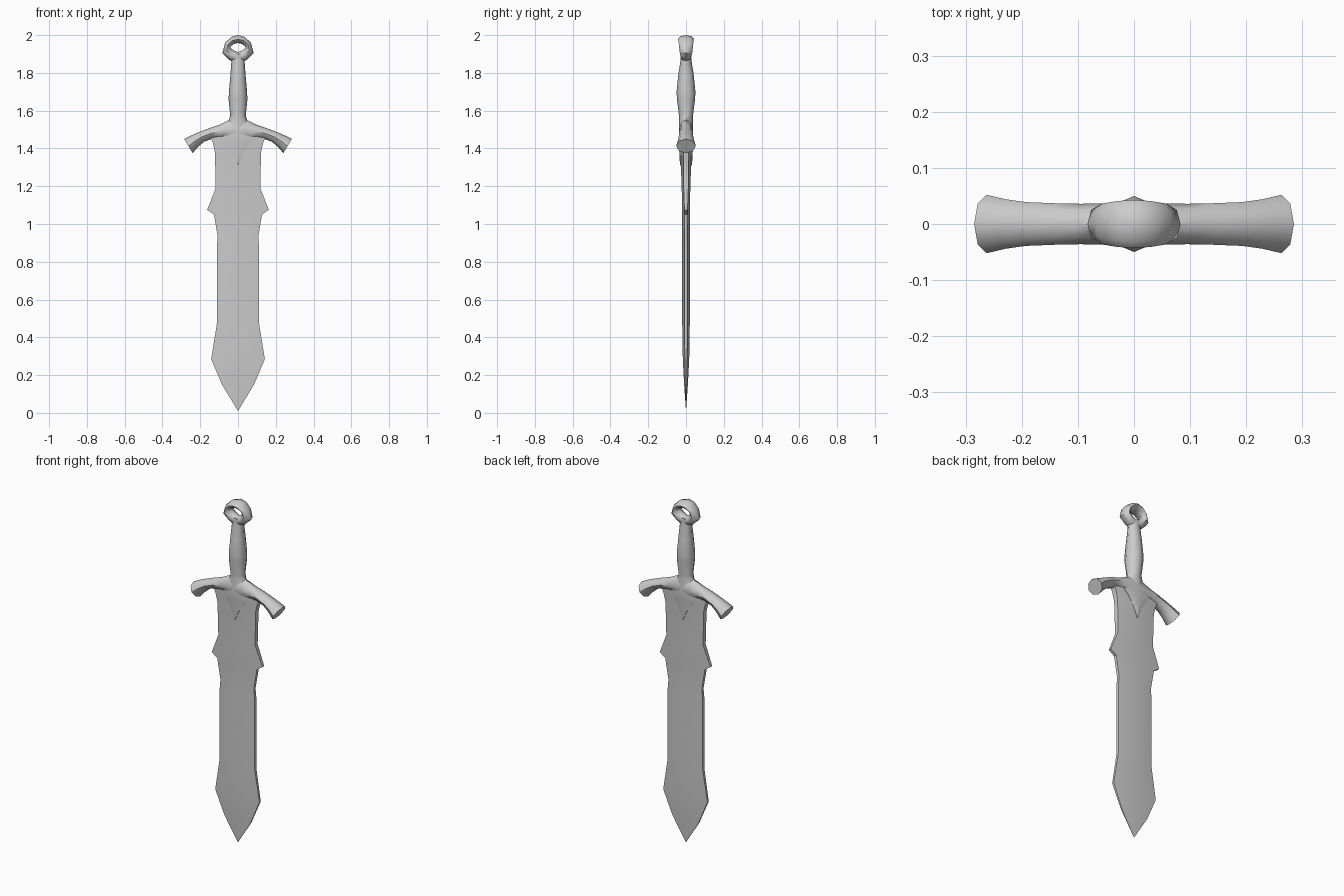
import bpy, bmesh, math
from mathutils import Vector

if "Cube" in bpy.data.objects:
    bpy.data.objects.remove(bpy.data.objects["Cube"])

steel = bpy.data.materials.new("grey steel")
steel.diffuse_color = (0.6, 0.6, 0.6, 1)
steel.use_nodes = True
steel.node_tree.nodes["Principled BSDF"].inputs["Base Color"].default_value = steel.diffuse_color


def loft(name, rings, closed=False, angle=35):
    """Skin a list of equal-sized rings; cap both ends unless closed."""
    bm = bmesh.new()
    loops = [[bm.verts.new(p) for p in ring] for ring in rings]
    n = len(loops[0])
    pairs = list(zip(loops, loops[1:]))
    if closed:
        pairs.append((loops[-1], loops[0]))
    for a, b in pairs:
        for i in range(n):
            j = (i + 1) % n
            bm.faces.new((a[i], a[j], b[j], b[i]))
    if not closed:
        bm.faces.new(loops[0])
        bm.faces.new(loops[-1])
    bmesh.ops.remove_doubles(bm, verts=bm.verts, dist=0.0005)
    bmesh.ops.recalc_face_normals(bm, faces=bm.faces)
    me = bpy.data.meshes.new(name)
    bm.to_mesh(me)
    bm.free()
    me.materials.append(steel)
    ob = bpy.data.objects.new(name, me)
    bpy.context.collection.objects.link(ob)
    bpy.ops.object.select_all(action='DESELECT')
    bpy.context.view_layer.objects.active = ob
    ob.select_set(True)
    bpy.ops.object.shade_smooth_by_angle(angle=math.radians(angle))
    return ob


def oval(a, b, depth, n=8):
    """Oval ring spanning points a and b (x, z), with half depth along y."""
    a, b = Vector((a[0], 0, a[1])), Vector((b[0], 0, b[1]))
    c, r = (a + b) / 2, (a - b) / 2
    return [c + r * math.cos(t) + Vector((0, depth * math.sin(t), 0))
            for t in (2 * math.pi * i / n for i in range(n))]


def flat(z, w, ridge, edge):
    """Flat section with a central ridge and narrow side edges."""
    return [(w, -edge, z), (w, edge, z), (0, ridge, z),
            (-w, edge, z), (-w, -edge, z), (0, -ridge, z)]


# Blade: height, half width, ridge half depth, edge half depth
blade = [(0.01, 0, 0, 0), (0.15, 0.085, 0.010, 0.004), (0.285, 0.142, 0.017, 0.006),
         (0.47, 0.112, 0.020, 0.008), (0.88, 0.112, 0.020, 0.008),
         (0.93, 0.107, 0.020, 0.008), (1.05, 0.127, 0.020, 0.009),
         (1.075, 0.163, 0.020, 0.008), (1.19, 0.118, 0.023, 0.012),
         (1.38, 0.122, 0.029, 0.014), (1.43, 0.133, 0.031, 0.016),
         (1.47, 0.15, 0.031, 0.016)]
loft("blade", [flat(*r) for r in blade])

# Pointed tongue below the guard
tongue = [(1.31, 0, 0.031, 0.029), (1.345, 0.014, 0.034, 0.029), (1.39, 0.034, 0.036, 0.026),
          (1.43, 0.060, 0.038, 0.025), (1.46, 0.090, 0.038, 0.025), (1.50, 0.10, 0.037, 0.02)]
loft("guard_tongue", [flat(*r) for r in tongue], angle=40)

# Drooping crossguard, mirrored about the middle
half = [((0, 1.57), (0, 1.42), 0.038), ((0.045, 1.552), (0.045, 1.435), 0.037),
        ((0.10, 1.525), (0.09, 1.455), 0.036), ((0.15, 1.508), (0.135, 1.452), 0.037),
        ((0.205, 1.487), (0.18, 1.435), 0.039), ((0.245, 1.47), (0.212, 1.408), 0.044),
        ((0.285, 1.45), (0.24, 1.375), 0.052)]
left = [((-a[0], a[1]), (-b[0], b[1]), d) for a, b, d in half[:0:-1]]
loft("crossguard", [oval(*s) for s in left + half], angle=50)

# Grip: height, half width, half depth
grip = [(1.50, 0.075, 0.037), (1.545, 0.050, 0.036), (1.575, 0.041, 0.037),
        (1.66, 0.050, 0.048), (1.70, 0.048, 0.050), (1.79, 0.040, 0.041),
        (1.86, 0.035, 0.030), (1.90, 0.045, 0.026)]
loft("grip", [oval((w, z), (-w, z), d) for z, w, d in grip], angle=50)

# Ring pommel with an eye-shaped hole: outer point, inner point, half depth
ring = [((0, 2.0), (0, 1.958), 0.043), ((0.036, 1.99), (0.022, 1.953), 0.041),
        ((0.068, 1.96), (0.040, 1.938), 0.037), ((0.083, 1.905), (0.038, 1.93), 0.035),
        ((0.045, 1.868), (0.020, 1.918), 0.030), ((0, 1.85), (0, 1.91), 0.027)]
other = [((-a[0], a[1]), (-b[0], b[1]), d) for a, b, d in ring[-2:0:-1]]
loft("pommel_ring", [oval(*s) for s in ring + other], closed=True, angle=50)
